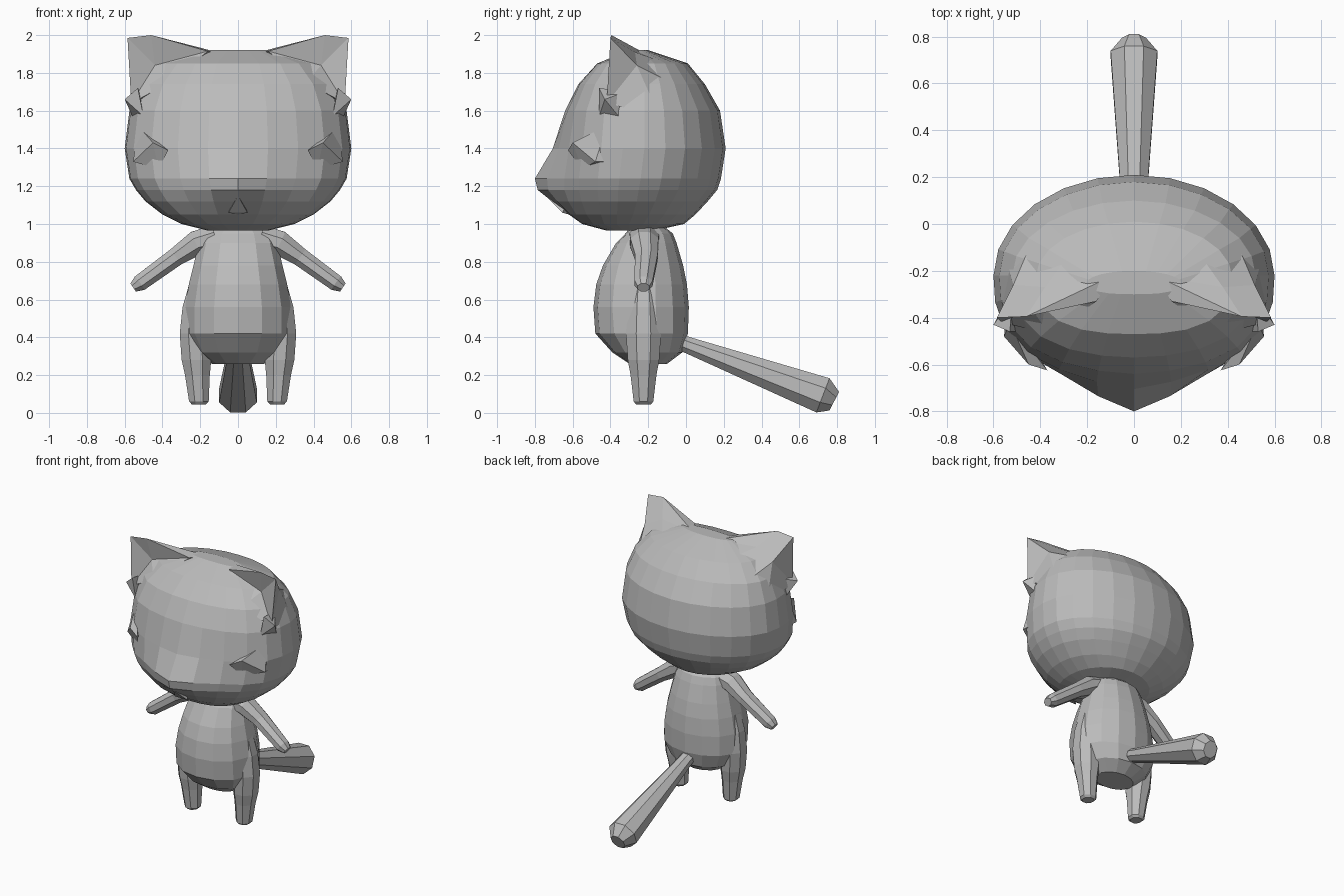
import bpy, bmesh, math
from mathutils import Vector

if "Cube" in bpy.data.objects:
    bpy.data.objects.remove(bpy.data.objects["Cube"])

grey = bpy.data.materials.new("plain_grey")
grey.diffuse_color = (0.5, 0.5, 0.5, 1)
grey.use_nodes = True
grey.node_tree.nodes["Principled BSDF"].inputs["Base Color"].default_value = grey.diffuse_color


def make(name, verts, faces):
    me = bpy.data.meshes.new(name)
    me.from_pydata([tuple(v) for v in verts], [], faces)
    bm = bmesh.new()
    bm.from_mesh(me)
    bmesh.ops.recalc_face_normals(bm, faces=bm.faces)
    bm.to_mesh(me)
    bm.free()
    me.materials.append(grey)
    ob = bpy.data.objects.new(name, me)
    bpy.context.collection.objects.link(ob)
    return ob


def loft(name, rings):
    """Skin a stack of equal rings and cap both ends."""
    n = len(rings[0])
    verts = [p for r in rings for p in r]
    faces = [tuple(range(n)), tuple(range(len(verts) - n, len(verts)))]
    for k in range(len(rings) - 1):
        for i in range(n):
            j = (i + 1) % n
            faces.append((k*n + i, k*n + j, k*n + n + j, k*n + n + i))
    return make(name, verts, faces)


def oval(z, w, cy, yf, yb, n, front_pow=2.0, bump=0.0):
    """Horizontal ring with its own front depth, back depth and muzzle bump."""
    pts = []
    for i in range(n):
        a = 2 * math.pi * i / n
        s, c = math.sin(a), math.cos(a)
        p = front_pow if c > 0 else 2.0
        r = (abs(s) ** p + abs(c) ** p) ** (-1 / p)
        x = w * r * s
        y = cy + (yf - cy) * r * c if c > 0 else cy - (yb - cy) * r * c
        if c > 0:
            y -= bump * math.exp(-(x / 0.2) ** 2)
        pts.append((x, y, z))
    return pts


def tube(name, path, n=6):
    """Tube along (centre, radius across, radius along y) stations."""
    rings = []
    for k, (p, ra, rb) in enumerate(path):
        p = Vector(p)
        d = Vector(path[min(k + 1, len(path) - 1)][0]) - Vector(path[max(k - 1, 0)][0])
        d.normalize()
        ref = Vector((0, 1, 0)) if abs(d.y) < 0.6 else Vector((1, 0, 0))
        u = d.cross(ref).normalized()
        v = u.cross(d).normalized()
        rings.append([p + u * ra * math.cos(2*math.pi*(i + .5)/n)
                      + v * rb * math.sin(2*math.pi*(i + .5)/n) for i in range(n)])
    return loft(name, rings)


def hull(name, pts):
    bm = bmesh.new()
    for p in pts:
        bm.verts.new(p)
    bmesh.ops.convex_hull(bm, input=bm.verts)
    me = bpy.data.meshes.new(name)
    bm.to_mesh(me)
    bm.free()
    me.materials.append(grey)
    bpy.context.collection.objects.link(bpy.data.objects.new(name, me))


# Head: z, half width, widest y, front y, back y, muzzle bump
head = [(0.965, .16, -.30, -.42, -.17, 0), (1.0, .30, -.30, -.55, -.01, 0),
        (1.05, .40, -.28, -.60, .05, .02), (1.12, .49, -.26, -.64, .115, .07),
        (1.18, .54, -.25, -.66, .165, .125), (1.24, .575, -.24, -.665, .185, .135),
        (1.40, .60, -.22, -.65, .21, .055), (1.60, .575, -.22, -.62, .18, .02),
        (1.74, .52, -.22, -.56, .10, .01), (1.85, .42, -.23, -.47, .01, 0),
        (1.92, .20, -.25, -.30, -.20, 0)]
loft("head", [oval(z, w, c, f, b, 24, 2.6, m) for z, w, c, f, b, m in head])

# Small mouth wedge below the nose
hull("mouth", [(-.05, -.655, 1.06), (.05, -.655, 1.06), (0, -.745, 1.15),
               (-.03, -.62, 1.12), (.03, -.62, 1.12), (0, -.62, 1.05)])

# Torso: z, half width, widest y, front y, back y
body = [(.26, .14, -.20, -.30, -.10), (.32, .23, -.20, -.39, -.02),
        (.42, .285, -.20, -.48, .01), (.56, .285, -.21, -.49, .015),
        (.68, .265, -.21, -.475, .005), (.78, .24, -.21, -.44, -.015),
        (.90, .21, -.21, -.37, -.05), (.95, .19, -.21, -.32, -.07),
        (.99, .14, -.21, -.29, -.12)]
loft("body", [oval(z, w, c, f, b, 14, 2.2) for z, w, c, f, b in body])

# Tail, widening to a blunt tip
tail = [((0, -.06, .385), .045, .05), ((0, .02, .355), .048, .052),
        ((0, .725, .093), .105, .108), ((0, .785, .062), .06, .055)]
tube("tail", tail, 8)

for s, side in ((1, "right"), (-1, "left")):
    def m(x, y, z):
        return (s * x, y, z)

    # Ear: rim around a hollow front, skirt sweeping back into the skull
    rim = [m(.585, -.40, 1.985), m(.46, -.395, 2.0), m(.16, -.33, 1.915),
           m(.36, -.47, 1.75), m(.565, -.42, 1.64)]
    base = [m(.43, -.06, 1.74), m(.26, -.10, 1.85), m(.09, -.22, 1.905),
            m(.33, -.30, 1.70), m(.55, -.14, 1.57)]
    mid = [m(.515, -.26, 1.84), m(.38, -.27, 1.91)]
    hollow = [m(.44, -.36, 1.84)]
    faces = [(0, 1, 12, 11), (11, 12, 6, 5), (1, 2, 7), (1, 7, 12), (12, 7, 6),
             (2, 3, 8, 7), (3, 4, 9, 8), (4, 0, 11), (4, 11, 9), (9, 11, 5)]
    faces += [(i, (i + 1) % 5, 10) for i in range(5)]
    faces.append((5, 6, 7, 8, 9))
    make(side + "_ear", rim + base + hollow + mid, faces)

    # Fur tufts on the temple and cheek
    hull(side + "_temple_tuft", [m(.60, -.43, 1.66), m(.53, -.46, 1.72),
                                 m(.50, -.46, 1.57), m(.55, -.34, 1.55), m(.52, -.32, 1.7)])
    hull(side + "_cheek_tuft", [m(.555, -.48, 1.33), m(.45, -.60, 1.43),
                                m(.37, -.625, 1.39), m(.53, -.42, 1.52),
                                m(.54, -.34, 1.33), m(.42, -.55, 1.29)])

    # Arm
    tube(side + "_arm", [(m(.12, -.22, .93), .07, .085), (m(.22, -.22, .90), .07, .08),
                         (m(.33, -.21, .825), .053, .065), (m(.52, -.225, .687), .047, .052),
                         (m(.555, -.225, .664), .028, .034)], 8)

    # Leg, blending into the hip
    leg = [(.045, .207, .038, .04), (.06, .207, .053, .053), (.20, .215, .067, .07),
           (.28, .22, .080, .085), (.42, .23, .080, .095), (.56, .225, .070, .085),
           (.75, .20, .04, .06)]
    loft(side + "_leg", [[m(x + a * math.cos(math.pi * (i + .5) / 4) * 1.06,
                            -.225 + b * math.sin(math.pi * (i + .5) / 4) * 1.06, z)
                          for i in range(8)] for z, x, a, b in leg])
